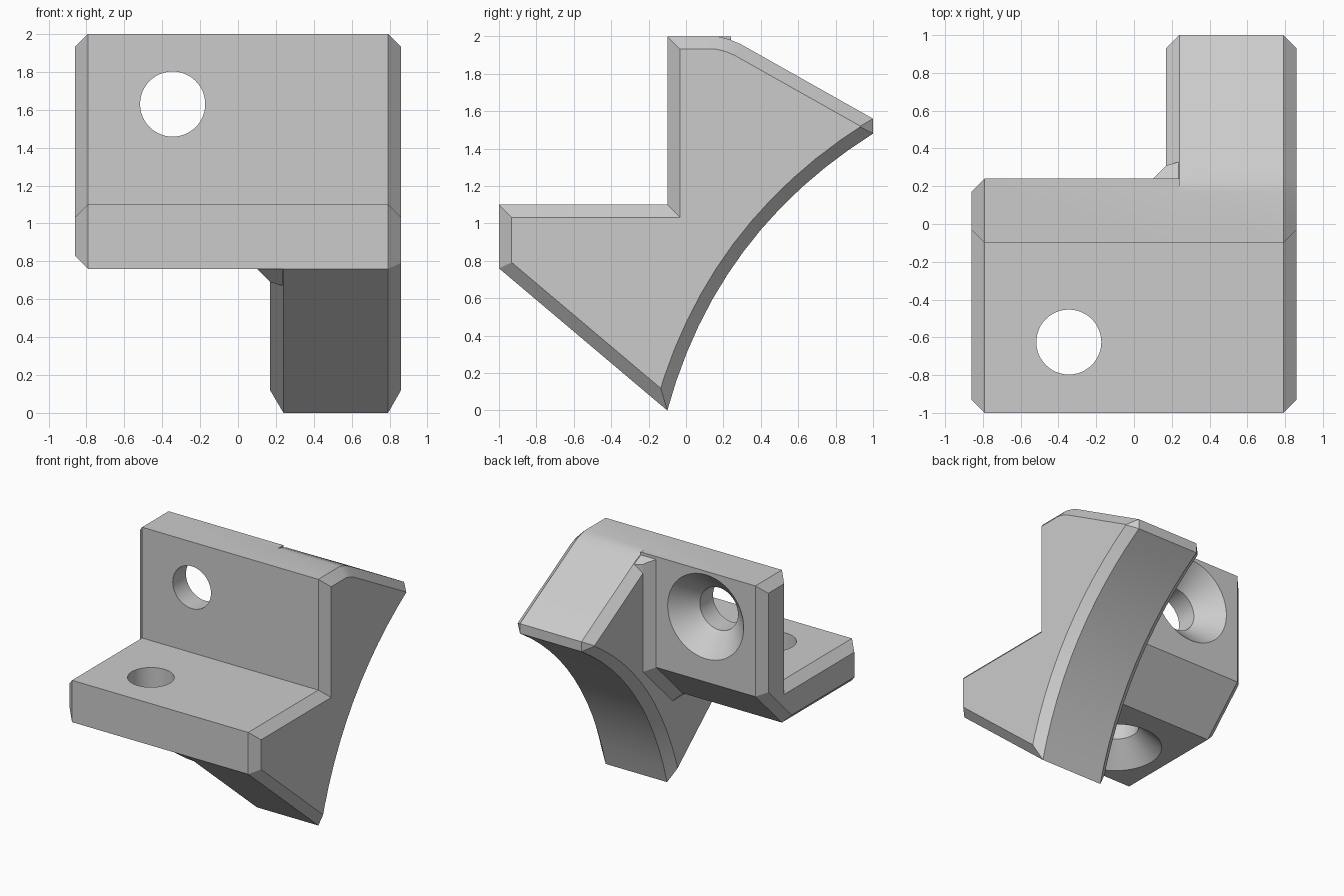
import bpy
import bmesh
from math import pi, cos, sin
from mathutils import Vector, Matrix

old = bpy.data.objects.get("Cube")
if old:
    bpy.data.objects.remove(old, do_unlink=True)

BEVEL = 0.068

grey = bpy.data.materials.new("plain grey")
grey.use_nodes = True
grey.diffuse_color = (0.6, 0.6, 0.6, 1)
for node in grey.node_tree.nodes:
    if node.type == "BSDF_PRINCIPLED":
        node.inputs["Base Color"].default_value = grey.diffuse_color


def inset(profile, dist):
    """Offset a counter-clockwise outline inwards with mitred corners."""
    result = []
    for i, p in enumerate(profile):
        a = (p - profile[i - 1]).normalized()
        b = (profile[(i + 1) % len(profile)] - p).normalized()
        n0, n1 = Vector((-a.y, a.x)), Vector((-b.y, b.x))
        result.append(p + (n0 + n1) * dist / (1 + n0.dot(n1)))
    return result


def loft(name, rings):
    """Join rings of points into a closed solid."""
    bm = bmesh.new()
    loops = [[bm.verts.new(p) for p in ring] for ring in rings]
    for low, high in zip(loops, loops[1:]):
        for i in range(len(low)):
            bm.faces.new((low[i - 1], low[i], high[i], high[i - 1]))
    bm.faces.new(loops[0])
    bm.faces.new(loops[-1])
    bmesh.ops.recalc_face_normals(bm, faces=bm.faces)
    mesh = bpy.data.meshes.new(name)
    bm.to_mesh(mesh)
    bm.free()
    mesh.materials.append(grey)
    obj = bpy.data.objects.new(name, mesh)
    bpy.context.collection.objects.link(obj)
    return obj


def slab(name, profile, stations):
    """Extrude a side outline along x; each station is (x, inset)."""
    return loft(name, [[(x, p.x, p.y) for p in inset(profile, d)]
                       for x, d in stations])


def combine(target, tool, operation):
    mod = target.modifiers.new(operation.lower(), "BOOLEAN")
    mod.operation = operation
    mod.solver = "EXACT"
    mod.object = tool
    bpy.context.view_layer.objects.active = target
    bpy.ops.object.modifier_apply(modifier=mod.name)
    bpy.data.objects.remove(tool, do_unlink=True)


def outline(*points):
    return [Vector(p) for p in points]


# Side outline of the rib, with its curved rear edge
start, end, sag = Vector((-0.1, 0)), Vector((1, 1.48)), 0.18
chord = end - start
normal = Vector((-chord.y, chord.x)).normalized()
steps = 12
curve = [start + chord * t + normal * 4 * sag * t * (1 - t)
         for t in (i / steps for i in range(steps + 1))]
rib_side = (outline((-1, 0.76)) + curve
            + outline((1, 1.56), (0.29, 1.96), (0.23, 1.985), (0.17, 2),
                      (-0.1, 2), (-0.1, 1.1), (-1, 1.1)))

# Side outline of the angled plates
plate_side = outline((-1, 0.76), (-0.1, 0.76), (0.24, 1.1), (0.24, 2),
                     (-0.1, 2), (-0.1, 1.1), (-1, 1.1))

bracket = slab("corner_bracket", plate_side,
               [(-0.86, BEVEL), (-0.86 + BEVEL, 0), (0.24, 0)])
rib = slab("rib", rib_side,
           [(0.17, BEVEL), (0.24, 0), (0.86 - BEVEL, 0), (0.86, BEVEL)])

# Small fillet where the rib meets the rear of the plates
fillet_side = outline((-1.2, 0.76), (-0.1, 0.76), (0.24, 1.1), (0.24, 2.2),
                      (0, 2.2), (0, 0.95), (-1.2, 0.95))
fillet = slab("fillet", fillet_side, [(0.1, 0), (0.17, -0.07), (0.24, -0.09)])
limit = slab("fillet_limit", rib_side, [(0, 0.004), (0.3, 0.004)])
combine(fillet, limit, "INTERSECT")

combine(bracket, rib, "UNION")
combine(bracket, fillet, "UNION")

# Countersunk screw holes, widening towards the rear and the underside
for centre, turn in (((-0.345, 0.07, 1.63), -pi / 2), ((-0.345, -0.625, 0.93), pi)):
    place = Matrix.Translation(centre) @ Matrix.Rotation(turn, 4, "X")
    rings = [[place @ Vector((r * cos(a), r * sin(a), h))
              for a in (2 * pi * i / 48 for i in range(48))]
             for h, r in ((-0.3, 0.172), (0, 0.172), (0.22, 0.392))]
    combine(bracket, loft("hole_cutter", rings), "DIFFERENCE")

bpy.ops.object.select_all(action="DESELECT")
bracket.select_set(True)
bpy.context.view_layer.objects.active = bracket
bpy.ops.object.shade_smooth_by_angle(angle=pi / 9)
